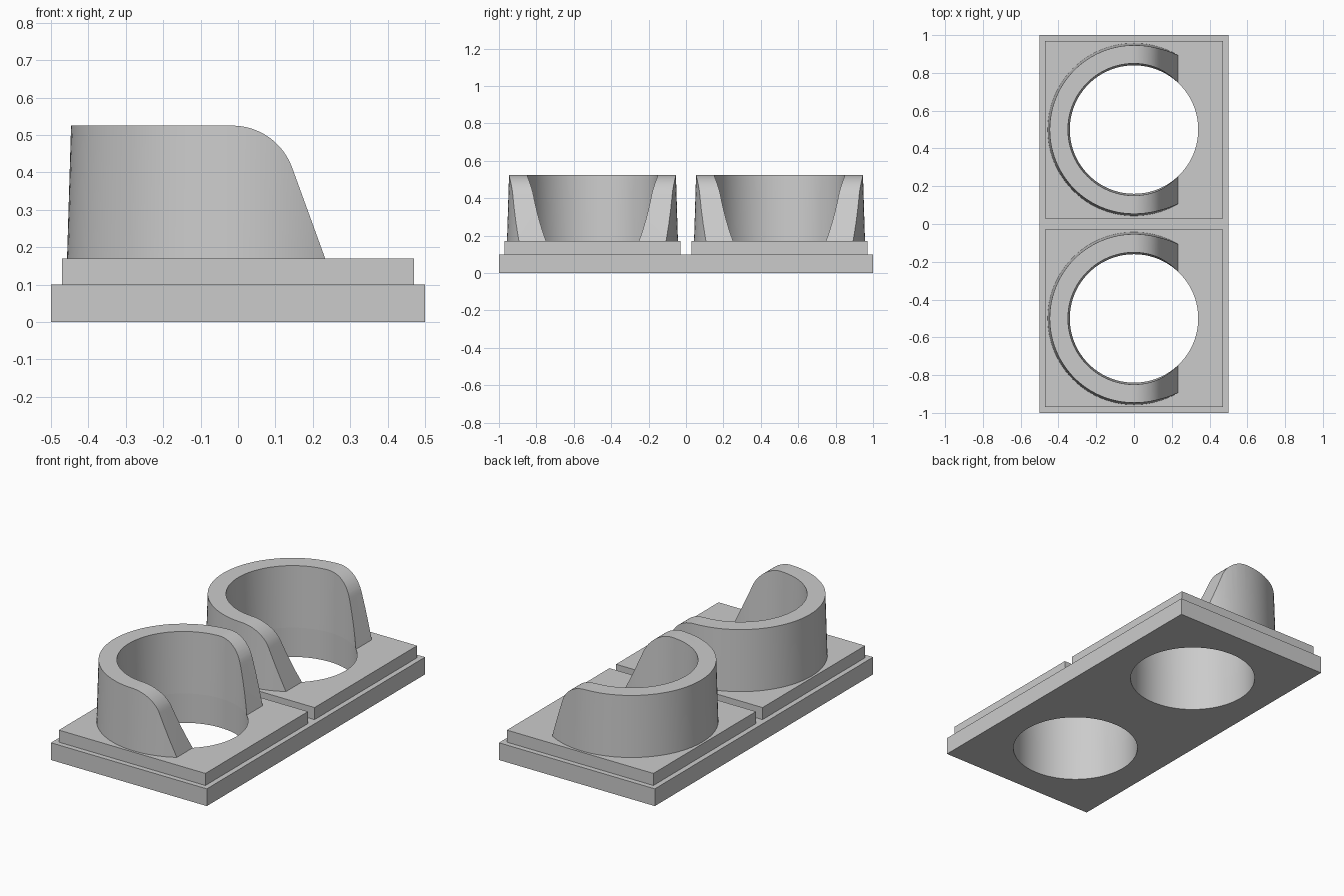
import bpy, bmesh, math

if "Cube" in bpy.data.objects:
    bpy.data.objects.remove(bpy.data.objects["Cube"])

SEGMENTS = 96
HOLE_R = 0.34
PAD_TOP, COLLAR_TOP = 0.17, 0.525

grey = bpy.data.materials.new("plain grey")
grey.use_nodes = True
colour = (0.6, 0.6, 0.6, 1)
grey.diffuse_color = colour
grey.node_tree.nodes["Principled BSDF"].inputs["Base Color"].default_value = colour


def make_object(name, bm):
    bmesh.ops.recalc_face_normals(bm, faces=bm.faces)
    mesh = bpy.data.meshes.new(name)
    bm.to_mesh(mesh)
    bm.free()
    mesh.materials.append(grey)
    obj = bpy.data.objects.new(name, mesh)
    bpy.context.collection.objects.link(obj)
    return obj


def box(name, y, size, bottom):
    bm = bmesh.new()
    bmesh.ops.create_cube(bm, size=1)
    bmesh.ops.scale(bm, vec=size, verts=bm.verts)
    bmesh.ops.translate(bm, vec=(0, y, bottom + size[2] / 2), verts=bm.verts)
    return make_object(name, bm)


def hole_cutter(y):
    bm = bmesh.new()
    bmesh.ops.create_cone(bm, cap_ends=True, segments=SEGMENTS,
                          radius1=HOLE_R, radius2=HOLE_R, depth=1)
    bmesh.ops.translate(bm, vec=(0, y, 0), verts=bm.verts)
    return make_object("hole_cutter", bm)


def tapered_ring(name, y):
    # Closed (radius, height) section swept around the hole
    section = [(HOLE_R, PAD_TOP), (0.457, PAD_TOP), (0.444, 0.6), (0.352, 0.6)]
    bm = bmesh.new()
    rings = []
    for i in range(SEGMENTS):
        a = math.tau * i / SEGMENTS
        rings.append([bm.verts.new((r * math.cos(a), y + r * math.sin(a), z))
                      for r, z in section])
    for i, ring in enumerate(rings):
        following = rings[(i + 1) % SEGMENTS]
        for j in range(4):
            k = (j + 1) % 4
            bm.faces.new((ring[j], following[j], following[k], ring[k]))
    return make_object(name, bm)


def side_profile(y):
    # Flat top, rounded shoulder, then a straight slope down to the pad
    radius, slope, foot_x = 0.17, math.radians(20), 0.233
    shoulder_z = COLLAR_TOP - radius * (1 - math.sin(slope))
    centre_x = (foot_x - (shoulder_z - PAD_TOP) * math.tan(slope)
                - radius * math.cos(slope))
    points = [(-0.6, 0.07), (-0.6, COLLAR_TOP)]
    for i in range(17):
        a = math.pi / 2 + (slope - math.pi / 2) * i / 16
        points.append((centre_x + radius * math.cos(a),
                       COLLAR_TOP - radius + radius * math.sin(a)))
    points.append((foot_x + 0.1 * math.tan(slope), 0.07))
    bm = bmesh.new()
    face = bm.faces.new([bm.verts.new((x, y - 0.6, z)) for x, z in points])
    swept = bmesh.ops.extrude_face_region(bm, geom=[face])["geom"]
    verts = [g for g in swept if isinstance(g, bmesh.types.BMVert)]
    bmesh.ops.translate(bm, vec=(0, 1.2, 0), verts=verts)
    return make_object("side_profile", bm)


def cut(obj, cutter, operation):
    mod = obj.modifiers.new("cut", 'BOOLEAN')
    mod.operation, mod.solver, mod.object = operation, 'EXACT', cutter
    bpy.context.view_layer.objects.active = obj
    bpy.ops.object.modifier_apply(modifier=mod.name)
    bpy.data.objects.remove(cutter)


def smooth(obj):
    bpy.ops.object.select_all(action='DESELECT')
    obj.select_set(True)
    bpy.context.view_layer.objects.active = obj
    bpy.ops.object.shade_smooth_by_angle(angle=math.radians(25))


# Base plate with two through holes
base = box("base_plate", 0, (1, 2, 0.1), 0)
for y in (-0.5, 0.5):
    cut(base, hole_cutter(y), 'DIFFERENCE')
smooth(base)

# A raised pad and an open-sided collar around each hole
for label, y in (("front", -0.5), ("back", 0.5)):
    pad = box(label + "_pad", y, (0.94, 0.94, 0.07), 0.1)
    cut(pad, hole_cutter(y), 'DIFFERENCE')
    smooth(pad)
    collar = tapered_ring(label + "_collar", y)
    cut(collar, side_profile(y), 'INTERSECT')
    smooth(collar)
